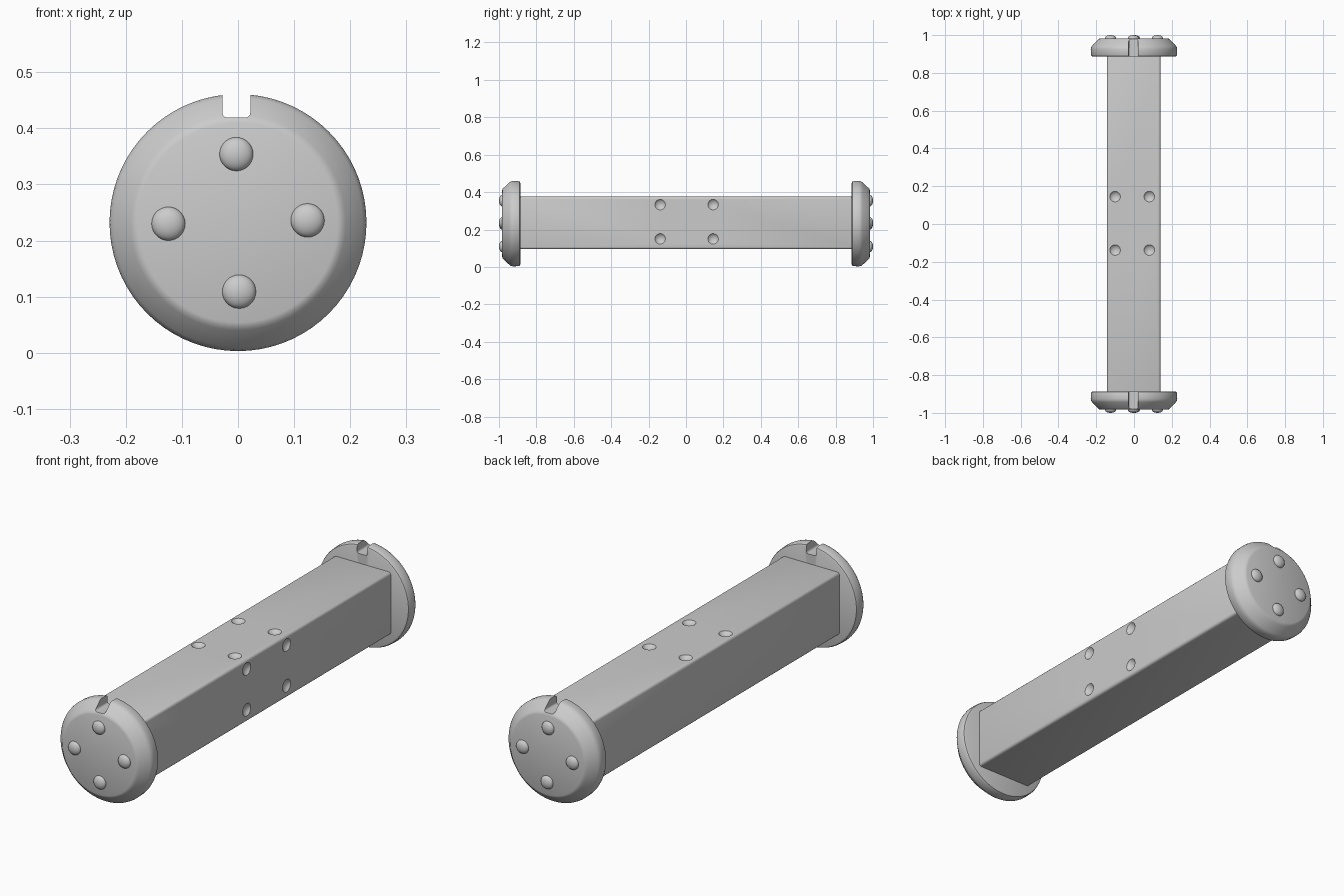
import bpy, bmesh, math
from mathutils import Matrix, Vector

if "Cube" in bpy.data.objects:
    bpy.data.objects.remove(bpy.data.objects["Cube"])

CZ = 0.232        # height of the long axis
CAP_Y = 0.983     # outer cap face


def make(name, bm):
    bmesh.ops.recalc_face_normals(bm, faces=bm.faces)
    me = bpy.data.meshes.new(name)
    bm.to_mesh(me)
    bm.free()
    ob = bpy.data.objects.new(name, me)
    bpy.context.collection.objects.link(ob)
    return ob


def activate(ob):
    bpy.ops.object.select_all(action='DESELECT')
    ob.select_set(True)
    bpy.context.view_layer.objects.active = ob


def smooth(ob, angle=35):
    activate(ob)
    bpy.ops.object.shade_smooth_by_angle(angle=math.radians(angle))


def box(name, lo, hi, bevel, segments=3):
    lo, hi = Vector(lo), Vector(hi)
    bm = bmesh.new()
    bmesh.ops.create_cube(bm, size=1, matrix=Matrix.Translation((lo + hi) / 2)
                          @ Matrix.Diagonal((hi - lo).to_4d()))
    bmesh.ops.bevel(bm, geom=bm.edges[:], offset=bevel, segments=segments,
                    profile=0.5, affect='EDGES')
    return make(name, bm)


def cut(ob, cutter):
    cutter.hide_render = True
    mod = ob.modifiers.new("cut", 'BOOLEAN')
    mod.operation, mod.solver, mod.object = 'DIFFERENCE', 'EXACT', cutter
    activate(ob)
    bpy.ops.object.modifier_apply(modifier=mod.name)
    bpy.data.objects.remove(cutter)


# Square beam
beam = box("beam", (-0.143, -0.90, 0.095), (0.14, 0.90, 0.376), 0.012)

# Shallow round dents on the top and right faces
R, DEPTH = 0.037, 0.013
bm = bmesh.new()
for y in (-0.138, 0.145):
    spots = [(x, y, 0.376 + R - DEPTH) for x in (-0.10, 0.081)]
    spots += [(0.14 + R - DEPTH, y, z) for z in (0.15, 0.333)]
    for p in spots:
        bmesh.ops.create_uvsphere(bm, u_segments=32, v_segments=20, radius=R,
                                  matrix=Matrix.Translation(p))
cut(beam, make("dent_cutter", bm))
smooth(beam)

# Chamfered end cap profile: (radius, distance from the middle)
PROFILE = [(0, 0.886), (0.218, 0.886), (0.225, 0.889), (0.228, 0.897),
           (0.229, 0.925), (0.227, 0.935), (0.222, 0.943), (0.192, 0.975),
           (0.186, 0.980), (0.178, CAP_Y), (0, CAP_Y)]
RIVETS = [(-0.003, 0.354), (-0.124, 0.230), (0.124, 0.236), (0.002, 0.109)]

for side, label in ((-1, "front"), (1, "back")):
    bm = bmesh.new()
    vs = [bm.verts.new((r, side * y, CZ)) for r, y in PROFILE]
    edges = [bm.edges.new(pair) for pair in zip(vs, vs[1:])]
    bmesh.ops.spin(bm, geom=vs + edges, cent=(0, 0, CZ), axis=(0, 1, 0),
                   angle=math.tau, steps=72, use_duplicate=False)
    bmesh.ops.remove_doubles(bm, verts=bm.verts[:], dist=1e-5)
    cap = make(label + "_cap", bm)

    # Rounded notch in the top rim
    ys = sorted((side * 0.8, side * 1.1))
    cut(cap, box("notch_cutter", (-0.028, ys[0], 0.419),
                 (0.022, ys[1], 0.52), 0.009))
    smooth(cap)

    # Domed rivets on the outer face
    bm = bmesh.new()
    for x, z in RIVETS:
        bmesh.ops.create_uvsphere(
            bm, u_segments=28, v_segments=16, radius=1,
            matrix=Matrix.Translation((x, side * CAP_Y, z))
            @ Matrix.Rotation(math.pi / 2, 4, 'X')
            @ Matrix.Diagonal((0.030, 0.030, 1 - CAP_Y, 1)))
    smooth(make(label + "_rivets", bm), 60)
